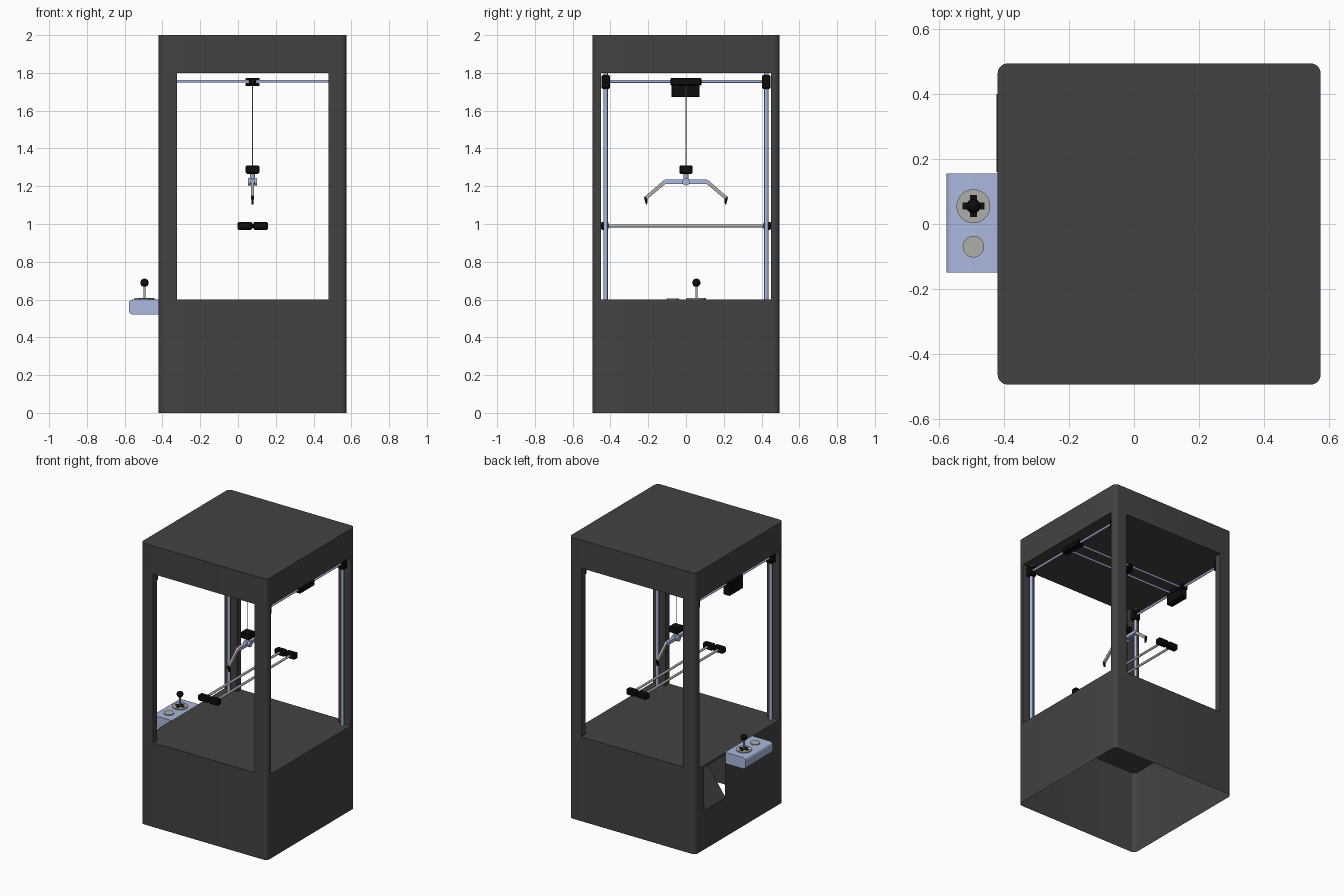
import bpy, bmesh, math
from mathutils import Vector

if "Cube" in bpy.data.objects:
    bpy.data.objects.remove(bpy.data.objects["Cube"])


def material(name, rgb):
    m = bpy.data.materials.new(name)
    m.diffuse_color = (*rgb, 1)
    m.use_nodes = True
    m.node_tree.nodes["Principled BSDF"].inputs["Base Color"].default_value = m.diffuse_color
    return m


DARK = material("charcoal", (0.055, 0.055, 0.055))
BLACK = material("black", (0.004, 0.004, 0.004))
BLUE = material("pale_blue", (0.4, 0.48, 0.72))
GREY = material("light_grey", (0.42, 0.42, 0.4))


def finish(bm, name, mat, smooth=True):
    bmesh.ops.recalc_face_normals(bm, faces=bm.faces)
    me = bpy.data.meshes.new(name)
    bm.to_mesh(me)
    bm.free()
    ob = bpy.data.objects.new(name, me)
    bpy.context.collection.objects.link(ob)
    me.materials.append(mat)
    if smooth:
        bpy.context.view_layer.objects.active = ob
        ob.select_set(True)
        bpy.ops.object.shade_smooth_by_angle(angle=math.radians(35))
        ob.select_set(False)
    return ob


def box(name, lo, hi, mat, bevel=0.0, edges=lambda d: True, segments=2):
    """Box between two corners; edges chooses which edge directions are rounded."""
    bm = bmesh.new()
    bmesh.ops.create_cube(bm, size=1)
    for v in bm.verts:
        v.co = Vector([(a + b) / 2 + c * (b - a) for a, b, c in zip(lo, hi, v.co)])
    if bevel:
        picked = [e for e in bm.edges if edges(e)]
        bmesh.ops.bevel(bm, geom=picked, offset=bevel, segments=segments,
                        profile=0.5, affect='EDGES')
    return finish(bm, name, mat)


def block(name, centre, size, mat=BLACK, bevel=0.006):
    lo = [c - s / 2 for c, s in zip(centre, size)]
    hi = [c + s / 2 for c, s in zip(centre, size)]
    return box(name, lo, hi, mat, bevel, lambda e: True, 1)


def rod(name, a, b, r, mat, sides=16, r2=None):
    a, b = Vector(a), Vector(b)
    bm = bmesh.new()
    bmesh.ops.create_cone(bm, cap_ends=True, segments=sides, radius1=r,
                          radius2=r if r2 is None else r2, depth=(b - a).length)
    rot = (b - a).to_track_quat('Z', 'Y')
    for v in bm.verts:
        v.co = rot @ v.co + (a + b) / 2
    return finish(bm, name, mat)


def ball(name, c, r, mat):
    bm = bmesh.new()
    bmesh.ops.create_uvsphere(bm, u_segments=24, v_segments=12, radius=r)
    bmesh.ops.translate(bm, verts=bm.verts, vec=c)
    return finish(bm, name, mat)


def vertical(e):
    d = e.verts[0].co - e.verts[1].co
    return abs(d.z) > 0.9 * d.length


X0, X1, Y = -0.42, 0.575, 0.495
CX = (X0 + X1) / 2

# Cabinet: bottomless base shell and closed top box
base = box("cabinet_base", (X0, -Y, 0), (X1, Y, 0.6), DARK, 0.03, vertical, 5)
bm = bmesh.new()
bm.from_mesh(base.data)
bmesh.ops.delete(bm, geom=[f for f in bm.faces if f.normal.z < -0.9], context='FACES')
# Prize opening cut into the left wall
OY0, OY1, OZ0, OZ1 = 0.16, 0.40, 0.28, 0.585
for co, no in (((0, OY0, 0), (0, 1, 0)), ((0, OY1, 0), (0, 1, 0)),
               ((0, 0, OZ0), (0, 0, 1)), ((0, 0, OZ1), (0, 0, 1))):
    wall = [f for f in bm.faces if f.normal.x < -0.99]
    geom = wall + list({e for f in wall for e in f.edges})
    bmesh.ops.bisect_plane(bm, geom=geom + list({v for f in wall for v in f.verts}),
                           plane_co=co, plane_no=no)
hole = [f for f in bm.faces if f.normal.x < -0.99
        and OY0 < f.calc_center_median().y < OY1
        and OZ0 < f.calc_center_median().z < OZ1]
bmesh.ops.delete(bm, geom=hole, context='FACES')
bm.to_mesh(base.data)
bm.free()
box("cabinet_top", (X0, -Y, 1.8), (X1, Y, 2), DARK, 0.03, vertical, 5)

# Prize ramp behind the opening
bm = bmesh.new()
ramp = [bm.verts.new(p) for p in ((X0 - 0.004, OY0, OZ0), (X0 - 0.004, OY1, OZ0),
                                  (-0.2, OY1, 0.595), (-0.2, OY0, 0.595))]
bm.faces.new(ramp)
finish(bm, "prize_ramp", DARK, False)

# Corner posts, vertical rails and corner brackets
for sx in (-1, 1):
    for sy in (-1, 1):
        xo, yo = (X0 if sx < 0 else X1), sy * Y
        xi, yi = xo - sx * 0.097, sy * 0.45
        box("corner_post", (min(xo, xi), min(yo, yi), 0.6), (max(xo, xi), max(yo, yi), 1.8),
            DARK, 0.03,
            lambda e: vertical(e) and abs(e.verts[0].co.x - xo) < 1e-4
            and abs(e.verts[0].co.y - yo) < 1e-4, 5)
        rx, ry = CX + sx * 0.447, sy * 0.425
        rod("vertical_rail", (rx, ry, 0.6), (rx, ry, 1.8), 0.011, BLUE)
        block("corner_bracket", (rx, ry, 1.752), (0.05, 0.046, 0.072))

# Overhead gantry: side rails, carriages and cross rods
for sx in (-1, 1):
    rx = CX + sx * 0.447
    rod("side_rail", (rx, -0.425, 1.755), (rx, 0.425, 1.755), 0.008, BLUE)
    block("side_carriage", (rx, 0, 1.753), (0.05, 0.165, 0.042))
block("carriage_motor", (CX - 0.447, -0.003, 1.704), (0.05, 0.15, 0.064), bevel=0.003)
for y in (-0.05, 0.05):
    rod("cross_rod", (CX - 0.447, y, 1.755), (CX + 0.447, y, 1.755), 0.007, BLUE)
block("trolley_plate", (0.077, 0, 1.752), (0.035, 0.13, 0.03), bevel=0.003)
for z in (1.765, 1.738):
    block("trolley_block", (0.077, 0, z), (0.074, 0.07, 0.017), bevel=0.003)

# Middle obstacle rods with end blocks
for x in (0.037, 0.12):
    rod("middle_rod", (x, -0.43, 0.99), (x, 0.43, 0.99), 0.008, GREY)
    for sy in (-1, 1):
        block("rod_end_block", (x, sy * 0.43, 0.99), (0.077, 0.042, 0.042))
for sy in (-1, 1):
    block("rod_end_link", (0.0785, sy * 0.43, 0.99), (0.03, 0.025, 0.02), bevel=0.002)

# Claw: cable, head, hub
C = 0.077
rod("cable", (C, 0, 1.3), (C, 0, 1.74), 0.003, GREY, 8)
block("claw_head", (C, 0, 1.288), (0.072, 0.07, 0.044))
rod("claw_stem", (C, 0, 1.22), (C, 0, 1.27), 0.013, BLUE)
rod("claw_hub", (C - 0.024, 0, 1.224), (C + 0.024, 0, 1.224), 0.02, BLUE, 24)


def plate(name, pts, w, mat):
    """Side profile in y-z, given width across x."""
    bm = bmesh.new()
    f = bm.faces.new([bm.verts.new((C - w / 2, y, z)) for y, z in pts])
    r = bmesh.ops.extrude_face_region(bm, geom=[f])
    for v in r["geom"]:
        if isinstance(v, bmesh.types.BMVert):
            v.co.x += w
    return finish(bm, name, mat, False)


# Claw arms, mirrored
for s in (-1, 1):
    plate("claw_upper_arm", [(s * y, z) for y, z in (
        (0.01, 1.213), (0.01, 1.236), (0.11, 1.236), (0.126, 1.217), (0.105, 1.213))], 0.024, BLUE)
    plate("claw_forearm", [(s * y, z) for y, z in (
        (0.105, 1.216), (0.117, 1.232), (0.217, 1.146), (0.205, 1.131))], 0.014, GREY)
    plate("claw_tip", [(s * y, z) for y, z in (
        (0.202, 1.14), (0.217, 1.15), (0.222, 1.138), (0.212, 1.103), (0.206, 1.103))], 0.01, BLACK)

# Control panel with rounded outer edges
box("control_panel", (-0.578, -0.15, 0.52), (X0, 0.155, 0.6), BLUE, 0.022,
    lambda e: all(v.co.x < -0.57 for v in e.verts) and not vertical(e), 5)
J = (-0.495, 0.055)
rod("joystick_base", (*J, 0.598), (*J, 0.607), 0.052, GREY, 32)
for a in (0, 1):
    w, d = (0.034, 0.011) if a else (0.011, 0.034)
    block("joystick_slot", (*J, 0.6065), (w * 2, d * 2, 0.004), BLACK, 0.0)
rod("joystick_slot_centre", (*J, 0.604), (*J, 0.6086), 0.021, BLACK, 24)
rod("joystick_stick", (*J, 0.6), (*J, 0.68), 0.006, GREY)
ball("joystick_ball", (*J, 0.689), 0.022, BLACK)
rod("push_button", (-0.495, -0.07, 0.598), (-0.495, -0.07, 0.606), 0.033, GREY, 32)
